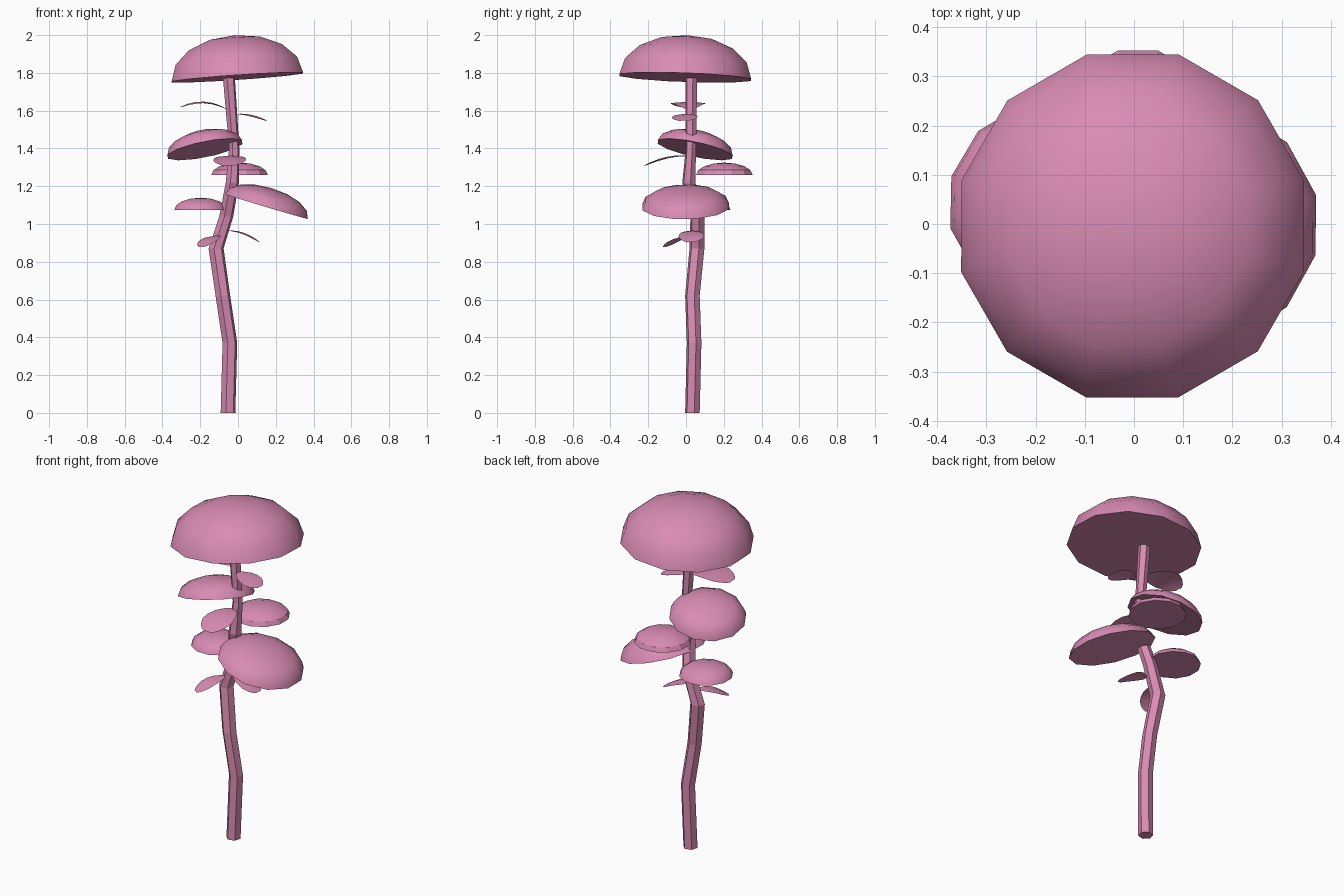
import bpy, bmesh, math
from mathutils import Vector, Matrix

if "Cube" in bpy.data.objects:
    bpy.data.objects.remove(bpy.data.objects["Cube"])

pink = bpy.data.materials.new("pink")
pink.diffuse_color = (0.69, 0.26, 0.45, 1)
pink.use_nodes = True
pink.node_tree.nodes["Principled BSDF"].inputs["Base Color"].default_value = pink.diffuse_color


def finish(name, bm, smooth=None):
    bmesh.ops.recalc_face_normals(bm, faces=bm.faces)
    me = bpy.data.meshes.new(name)
    bm.to_mesh(me)
    bm.free()
    me.materials.append(pink)
    ob = bpy.data.objects.new(name, me)
    bpy.context.collection.objects.link(ob)
    if smooth:
        bpy.ops.object.select_all(action='DESELECT')
        ob.select_set(True)
        bpy.context.view_layer.objects.active = ob
        bpy.ops.object.shade_smooth_by_angle(angle=math.radians(smooth))
    return ob


def cap(name, centre, radius, height, slope=(0, 0), smooth=50):
    """Twelve-sided half dome with a flat underside; slope is dz/dx, dz/dy of its rim."""
    bm = bmesh.new()
    rings = []
    for k in range(4):
        a = k * math.pi / 8
        rings.append([bm.verts.new((radius * math.cos(a) * math.cos(t), radius * math.cos(a) * math.sin(t),
                                    height * math.sin(a)))
                      for t in (math.radians(15 + 30 * i) for i in range(12))])
    top = bm.verts.new((0, 0, height))
    for i in range(12):
        j = (i + 1) % 12
        for lo, hi in zip(rings, rings[1:]):
            bm.faces.new((lo[i], lo[j], hi[j], hi[i]))
        bm.faces.new((rings[-1][i], rings[-1][j], top))
    bm.faces.new(rings[0][::-1])
    normal = Vector((-slope[0], -slope[1], 1))
    tilt = Vector((0, 0, 1)).rotation_difference(normal).to_matrix().to_4x4()
    bm.transform(Matrix.Translation(centre) @ tilt)
    return finish(name, bm, smooth)


def leaf(name, base, tip, width, arch):
    """Thin rounded leaf, arched between base and tip."""
    bm = bmesh.new()
    base, tip = Vector(base), Vector(tip)
    d = tip - base
    side = Vector((-d.y, d.x, 0)).normalized()
    rows = []
    for t, w in ((0, .2), (.12, .52), (.3, .82), (.5, .98), (.68, 1), (.84, .8), (.95, .5), (1, .25)):
        p = base + d * t + Vector((0, 0, arch * 4 * t * (1 - t)))
        off = side * width / 2 * w
        drop = Vector((0, 0, -0.008 * w))
        rows.append([bm.verts.new(v) for v in (p - off + drop, p, p + off + drop)])
    for a, b in zip(rows, rows[1:]):
        for i in range(2):
            bm.faces.new((a[i], a[i + 1], b[i + 1], b[i]))
    ob = finish(name, bm, 60)
    if sum(p.normal.z for p in ob.data.polygons) < 0:
        ob.data.flip_normals()
    return ob


# Crooked six-sided stem: x, y, z, radius
path = [(-.053, .034, 0, .04), (-.043, .043, .37, .04), (-.08, .034, .62, .04), (-.116, .058, .87, .041),
        (-.062, .06, 1.04, .038), (-.03, .015, 1.22, .036), (-.02, .026, 1.40, .028), (-.05, .028, 1.80, .033)]
bm = bmesh.new()
rings = [[bm.verts.new((x + r * math.cos(i * math.pi / 3 + .25), y + r * math.sin(i * math.pi / 3 + .25), z))
          for i in range(6)] for x, y, z, r in path]
for a, b in zip(rings, rings[1:]):
    for i in range(6):
        j = (i + 1) % 6
        bm.faces.new((a[i], a[j], b[j], b[i]))
bm.faces.new(rings[0][::-1])
bm.faces.new(rings[-1])
finish("stem", bm)

# Mushroom caps
cap("top_cap", (-.003, -.004, 1.776), .361, .224, (.068, -.037))
cap("left_upper_cap", (-.175, .048, 1.395), .208, .098, (.2, -.21))
cap("right_cap", (.15, -.002, 1.093), .237, .101, (-.3, .015))
cap("back_cap", (.008, .203, 1.26), .155, .065, smooth=20)
cap("left_lower_cap", (-.197, .095, 1.075), .145, .064)

# Small leaves
leaf("leaf_upper_left", (-.06, .02, 1.61), (-.305, .005, 1.62), .185, .033)
leaf("leaf_upper_right", (-.005, .005, 1.583), (.153, -.015, 1.548), .135, .012)
leaf("leaf_front", (-.035, .01, 1.36), (-.05, -.22, 1.31), .172, .02)
leaf("leaf_lower_left", (-.105, .03, .938), (-.195, -.115, .88), .105, .018)
leaf("leaf_lower_right", (-.05, .035, .965), (.115, .025, .905), .135, .018)
